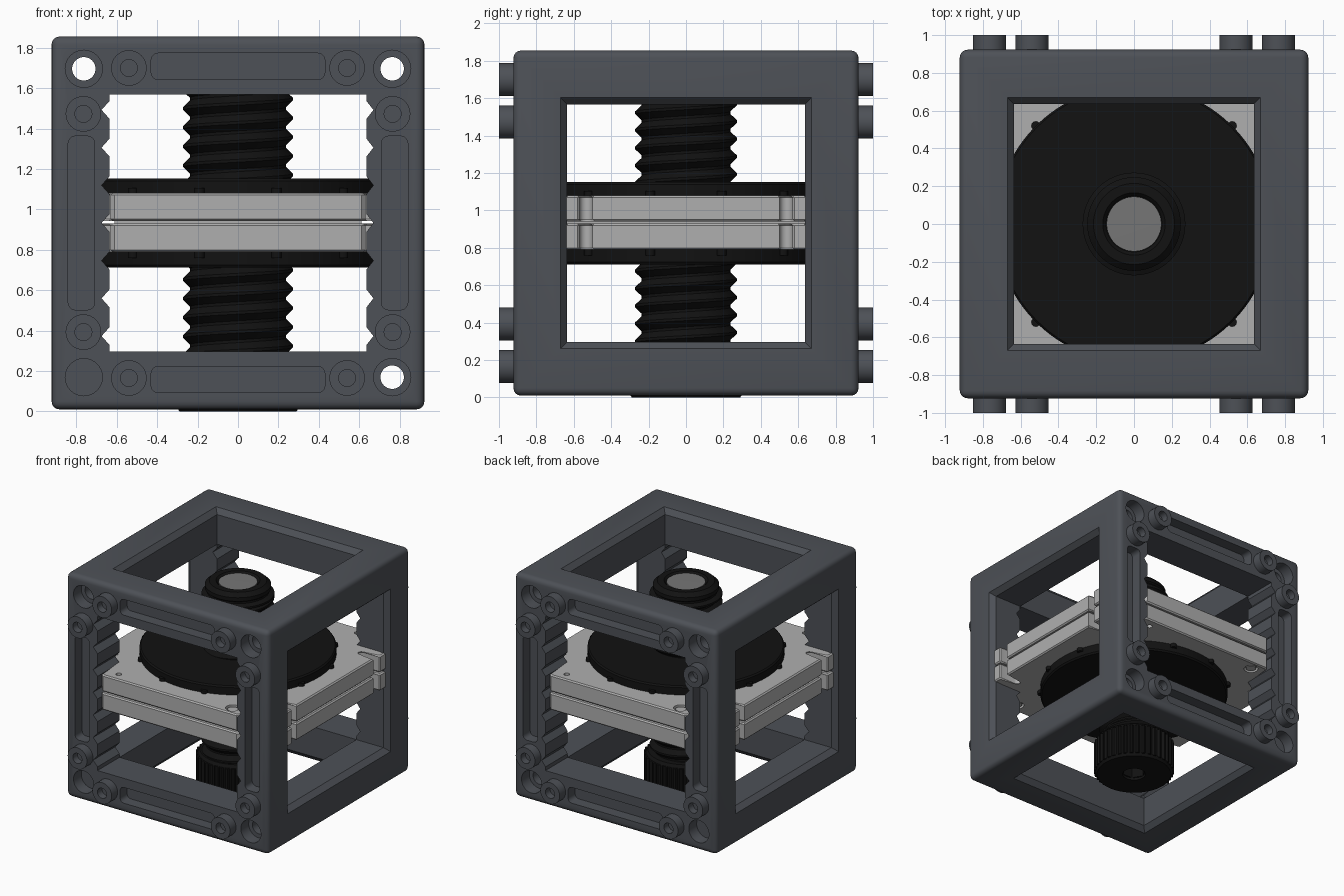
import bpy, bmesh, math
from math import sin, cos, pi, radians
from mathutils import Vector

if "Cube" in bpy.data.objects:
    bpy.data.objects.remove(bpy.data.objects["Cube"])

C = 0.9325          # height of the cube centre
SIGNS = [(a, b) for a in (-1, 1) for b in (-1, 1)]


def material(name, col):
    m = bpy.data.materials.new(name)
    m.diffuse_color = (*col, 1)
    m.use_nodes = True
    m.node_tree.nodes["Principled BSDF"].inputs["Base Color"].default_value = m.diffuse_color
    return m


GREY = material("frame_grey", (0.075, 0.082, 0.095))
BLACK = material("black", (0.006, 0.006, 0.006))
LIGHT = material("plate_grey", (0.43, 0.43, 0.43))
GLASS = material("lens_grey", (0.18, 0.18, 0.18))


def finish(bm, name, mat=None, smooth=True):
    bmesh.ops.recalc_face_normals(bm, faces=bm.faces)
    me = bpy.data.meshes.new(name)
    bm.to_mesh(me)
    bm.free()
    ob = bpy.data.objects.new(name, me)
    bpy.context.collection.objects.link(ob)
    if mat:
        me.materials.append(mat)
        if smooth:
            shade(ob)
    return ob


def activate(ob):
    bpy.ops.object.select_all(action='DESELECT')
    ob.select_set(True)
    bpy.context.view_layer.objects.active = ob


def shade(ob):
    activate(ob)
    bpy.ops.object.shade_smooth_by_angle(angle=radians(32))


def place(axis, u, v, w):
    return {'X': (w, u, v), 'Y': (u, w, v), 'Z': (u, v, w)}[axis]


def prism(bm, pts, a, b, axis='Z', pts_b=None):
    lo = [bm.verts.new(place(axis, u, v, a)) for u, v in pts]
    hi = [bm.verts.new(place(axis, u, v, b)) for u, v in (pts_b or pts)]
    bm.faces.new(lo)
    bm.faces.new(hi)
    n = len(pts)
    for i in range(n):
        j = (i + 1) % n
        bm.faces.new((lo[i], lo[j], hi[j], hi[i]))


def circle(r, u=0, v=0, n=32):
    return [(u + r * cos(2 * pi * i / n), v + r * sin(2 * pi * i / n)) for i in range(n)]


def rect(hu, hv, u=0, v=0):
    return [(u - hu, v - hv), (u + hu, v - hv), (u + hu, v + hv), (u - hu, v + hv)]


def round_rect(hu, hv, r, u=0, v=0, k=4):
    pts = []
    for q, (su, sv) in enumerate([(1, 1), (-1, 1), (-1, -1), (1, -1)]):
        for i in range(k + 1):
            t = (q + i / k) * pi / 2
            pts.append((u + su * (hu - r) + r * cos(t), v + sv * (hv - r) + r * sin(t)))
    return pts


def lathe(name, prof, mat, n=64):
    bm = bmesh.new()
    vs = [bm.verts.new((r, 0, z)) for r, z in prof]
    es = [bm.edges.new(e) for e in zip(vs, vs[1:])]
    bmesh.ops.spin(bm, geom=vs + es, cent=(0, 0, 0), axis=(0, 0, 1), angle=2 * pi, steps=n)
    bmesh.ops.remove_doubles(bm, verts=bm.verts, dist=1e-5)
    return finish(bm, name, mat)


def cut(ob, build):
    bm = bmesh.new()
    build(bm)
    tool = finish(bm, "cutter")
    tool.hide_render = True
    m = ob.modifiers.new("cut", 'BOOLEAN')
    m.operation, m.solver, m.object = 'DIFFERENCE', 'EXACT', tool
    activate(ob)
    bpy.ops.object.modifier_apply(modifier=m.name)
    bpy.data.objects.remove(tool)


# --- cube frame: rounded block with three square windows ---
bm = bmesh.new()
bmesh.ops.create_cube(bm, size=1.845)
bmesh.ops.translate(bm, verts=bm.verts, vec=(0, 0, C))
bmesh.ops.bevel(bm, geom=bm.edges[:], offset=0.04, segments=4, profile=0.5, affect='EDGES')
frame = finish(bm, "cube_frame", GREY, False)
W = 0.635
cut(frame, lambda b: prism(b, rect(W, W), -0.5, 2.5))
cut(frame, lambda b: prism(b, rect(W, W, 0, C), -1.5, 1.5, 'X'))
cut(frame, lambda b: prism(b, rect(W, W, 0, C), -1.5, 1.5, 'Y'))


def window_chamfers(b):
    for s in (-1, 1):
        prism(b, rect(.63, .63, 0, C), s * .875, s * .93, 'X', rect(.677, .677, 0, C))
        prism(b, rect(.63, .63), C + s * .875, C + s * .93, 'Z', rect(.677, .677))


def grooves(b):
    for s in (-1, 1):
        for k in range(-3, 4):
            z, x = C + k * 0.1865, s * W
            prism(b, [(x - .04, z), (x, z - .045), (x + .035, z), (x, z + .045)], -1.1, 1.1, 'Y')


def pockets(b):
    for s in (-1, 1):
        for t in (-1, 1):
            prism(b, round_rect(.43, .065, .035, 0, C + t * .775), s * .83, s * 1.1, 'Y')
            prism(b, round_rect(.065, .43, .035, t * .775, C), s * .83, s * 1.1, 'Y')


def bolt_holes(b):
    for sx, sz in SIGNS:
        prism(b, circle(.058, sx * .763, C + sz * .763), -1.1, 1.1, 'Y')


def counterbores(b):
    for sx, sz in SIGNS:
        for s in (-1, 1):
            prism(b, circle(.092, sx * .763, C + sz * .763), s * .82, s * 1.1, 'Y')


for tool in (window_chamfers, grooves, pockets, bolt_holes, counterbores):
    cut(frame, tool)
shade(frame)

# --- hollow pegs on the front and back faces ---
bm = bmesh.new()
for s in (-1, 1):
    for sx, sz in SIGNS:
        for u, v in ((.54, .767), (.765, .54)):
            prism(bm, circle(.088, sx * u, C + sz * v), s * .9, s * 1.0, 'Y')
pegs = finish(bm, "pegs", GREY, False)


def peg_holes(b):
    for s in (-1, 1):
        for sx, sz in SIGNS:
            for u, v in ((.54, .767), (.765, .54)):
                prism(b, circle(.042, sx * u, C + sz * v, 24), s * .94, s * 1.1, 'Y')


cut(pegs, peg_holes)
shade(pegs)

# --- two cross-shaped insert plates with slotted fingers ---
slot = [(.75 - .035 * sin(pi * i / 6), .535 - .035 * cos(pi * i / 6)) for i in range(7)]
quarter = [(.885, .5)] + slot + [(.885, .57), (.895, .58), (.895, .64), (.63, .64), (.63, .87), (.61, .89)]
outline = []
for sx, sy in ((1, 1), (-1, 1), (-1, -1), (1, -1)):
    part = quarter if sx * sy > 0 else quarter[::-1]
    outline += [(sx * x, sy * y) for x, y in part]
for name, z0, z1, zc in (("lower_plate", .79, .93, .76), ("upper_plate", .942, 1.08, 1.11)):
    bm = bmesh.new()
    prism(bm, outline, z0, z1)
    caps = [e for e in bm.edges if abs(e.verts[0].co.z - e.verts[1].co.z) < 1e-4]
    bmesh.ops.bevel(bm, geom=caps, offset=.01, segments=1, affect='EDGES')
    plate = finish(bm, name, LIGHT, False)

    def plate_holes(b):
        for sx, sy in SIGNS:
            r = .055 if sx * sy < 0 else .022
            prism(b, circle(r, sx * .52, sy * .81, 20), zc, 2 * (z1 if zc > 1 else z0) - zc)
    cut(plate, plate_holes)
    shade(plate)

bm = bmesh.new()
prism(bm, outline and [(x * .985, y * .985) for x, y in rect(.62, .85)], .925, .947)
finish(bm, "plate_spacer", LIGHT)

# screws in two plate corners, both faces
bm = bmesh.new()
for s in (-1, 1):
    for t in (-1, 1):
        prism(bm, circle(.04, s * .52, -s * .81, 20), C + t * .1, C + t * .138)
finish(bm, "plate_screws", LIGHT)

# --- black mounting discs above and below, with small rim bumps ---
lathe("upper_disc", [(0, 1.07), (.735, 1.07), (.735, 1.14), (.725, 1.152), (0, 1.152)], BLACK, 96)
lathe("lower_disc", [(0, .8), (.735, .8), (.735, .725), (.725, .712), (0, .712)], BLACK, 96)
bm = bmesh.new()
for k in range(12):
    a = 2 * pi * (k + .5) / 12
    for z0, z1 in ((1.07, 1.105), (.76, .8)):
        prism(bm, circle(.025, .735 * cos(a), .735 * sin(a), 12), z0, z1)
finish(bm, "disc_bumps", BLACK)

# --- threaded barrel: helical trapezoid thread ---
PITCH, N, Z0, Z1 = .094, 64, .27, 1.58
prof = [(0, .237), (.15, .237), (.5, .272), (.65, .272)]
turns = int((Z1 - Z0) / PITCH) + 1
bm = bmesh.new()
rows = []
for k in range(-1, turns + 1):
    for ph, r in prof:
        row = []
        for i in range(N + 1):
            z = min(max(Z0 + PITCH * (k + ph + i / N), Z0), Z1)
            a = 2 * pi * i / N
            row.append(bm.verts.new((r * cos(a), r * sin(a), z)))
        rows.append(row)
for lo, hi in zip(rows, rows[1:]):
    for i in range(N):
        bm.faces.new((lo[i], lo[i + 1], hi[i + 1], hi[i]))
bmesh.ops.remove_doubles(bm, verts=bm.verts, dist=1e-5)
bmesh.ops.dissolve_degenerate(bm, edges=bm.edges, dist=1e-5)
finish(bm, "threaded_barrel", BLACK)

# --- barrel nose and lens ---
lathe("barrel_nose", [(0, 1.57), (.272, 1.57), (.272, 1.585), (.235, 1.6), (.235, 1.615), (.248, 1.625),
                      (.248, 1.655), (.215, 1.685), (.165, 1.685), (.148, 1.665), (0, 1.665)], BLACK)
lathe("lens", [(0, 1.65), (.145, 1.65), (.145, 1.675), (0, 1.678)], GLASS)

# --- fluted adjusting knob with a hex socket underneath ---
bm = bmesh.new()
flutes = [((.315 if i % 4 < 2 else .298) * cos(2 * pi * i / 160), (.315 if i % 4 < 2 else .298) * sin(2 * pi * i / 160))
          for i in range(160)]
tip = circle(.29, n=160)
prism(bm, flutes, .02, .27)
knob = finish(bm, "knob", BLACK, False)
cut(knob, lambda b: prism(b, circle(.09, n=6), -.1, .12))
shade(knob)
lathe("knob_rim", [(.09, .03), (.09, 0), (.29, 0), (.305, .025)], BLACK)
lathe("knob_shoulder", [(.3, .265), (.285, .295), (0, .295)], BLACK)
